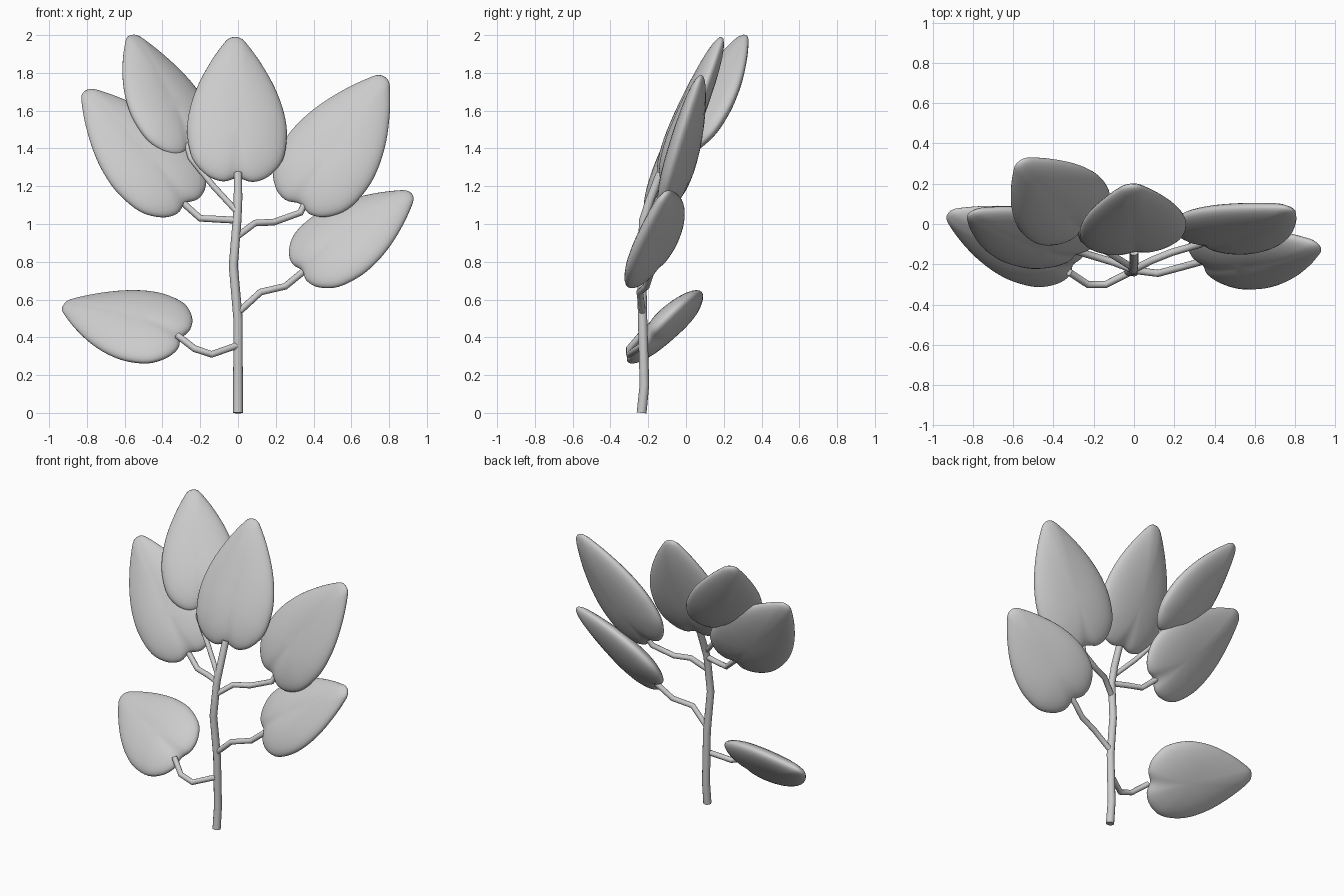
import bpy, bmesh, math
from mathutils import Vector

if "Cube" in bpy.data.objects:
    bpy.data.objects.remove(bpy.data.objects["Cube"])

# Half outline of a leaf: (position along length, half width), notch to tip
OUTLINE = [(0.025, 0.0), (0.0, 0.3), (0.04, 0.62), (0.15, 0.9), (0.32, 1.0),
           (0.48, 0.95), (0.65, 0.78), (0.82, 0.51), (0.95, 0.24), (0.99, 0.12), (1.0, 0.0)]
CENTRE = 0.36


def smooth_line(pts, steps=4):
    """Catmull-Rom interpolation of a 2D point list."""
    p = [Vector(q) for q in pts]
    p = [Vector((p[1].x, -p[1].y))] + p + [Vector((p[-2].x, -p[-2].y))]
    out = []
    for i in range(1, len(p) - 2):
        a, b, c, d = p[i - 1:i + 3]
        for k in range(steps):
            t = k / steps
            out.append(0.5 * (2 * b + (c - a) * t + (2 * a - 5 * b + 4 * c - d) * t ** 2
                              + (3 * b - a - 3 * c + d) * t ** 3))
    out.append(p[-2])
    return out


HALF = smooth_line(OUTLINE)
LOOP = HALF + [Vector((q.x, -q.y)) for q in reversed(HALF[1:-1])]


def leaf(name, base, tip, side, width, front=0.075, back=0.075):
    """Pillow-shaped heart leaf from base to tip; side is the width direction."""
    base, tip = Vector(base), Vector(tip)
    axis = tip - base
    w = Vector(side)
    w = (w - axis * (w.dot(axis) / axis.length_squared)).normalized()
    n = axis.cross(w).normalized()
    if n.y > 0:
        n = -n

    def place(q, s, sign):
        u = CENTRE + s * (q.x - CENTRE)
        v = s * q.y * width / 2
        dome = (1 - s * s) ** 0.52
        h = front * dome if sign > 0 else -back * dome
        if sign > 0:  # shallow crease along the midrib
            h -= 0.005 * math.exp(-(v / 0.04) ** 2) * (1 - s * s)
        return base + axis * u + w * v + n * h

    bm = bmesh.new()
    count = len(LOOP)
    rim = [bm.verts.new(place(q, 1, 1)) for q in LOOP]
    for sign in (1, -1):
        prev = rim
        for s in (0.99, 0.96, 0.91, 0.83, 0.71, 0.56, 0.39, 0.2):
            ring = [bm.verts.new(place(q, s, sign)) for q in LOOP]
            for i in range(count):
                j = (i + 1) % count
                bm.faces.new((prev[i], prev[j], ring[j], ring[i]))
            prev = ring
        mid = bm.verts.new(place(Vector((CENTRE, 0)), 0, sign))
        for i in range(count):
            bm.faces.new((prev[i], prev[(i + 1) % count], mid))
    bmesh.ops.recalc_face_normals(bm, faces=bm.faces)
    for f in bm.faces:
        f.smooth = True
    me = bpy.data.meshes.new(name)
    bm.to_mesh(me)
    bm.free()
    bpy.context.collection.objects.link(bpy.data.objects.new(name, me))


def stalk(name, pts, r0, r1):
    """Tapered round tube through the points."""
    cu = bpy.data.curves.new(name, 'CURVE')
    cu.dimensions = '3D'
    cu.bevel_depth = 1.0
    cu.bevel_resolution = 4
    cu.use_fill_caps = True
    sp = cu.splines.new('POLY')
    sp.points.add(len(pts) - 1)
    for i, p in enumerate(pts):
        sp.points[i].co = (*p, 1)
        sp.points[i].radius = r0 + (r1 - r0) * i / (len(pts) - 1)
    ob = bpy.data.objects.new(name, cu)
    bpy.context.collection.objects.link(ob)
    bpy.ops.object.select_all(action='DESELECT')
    ob.select_set(True)
    bpy.context.view_layer.objects.active = ob
    bpy.ops.object.convert(target='MESH')
    bpy.ops.object.shade_smooth_by_angle(angle=math.radians(60))


# Main stem and leaf stalks
stalk("stem", [(0, -0.235, 0), (0, -0.22, 0.15), (0, -0.23, 0.5), (-0.025, -0.235, 0.78),
               (-0.005, -0.225, 1.02), (0, -0.19, 1.13), (0, -0.135, 1.27)], 0.026, 0.022)
stalk("stalk_low_left", [(-0.01, -0.235, 0.355), (-0.14, -0.3, 0.31), (-0.23, -0.3, 0.34),
                         (-0.32, -0.24, 0.41)], 0.018, 0.018)
stalk("stalk_low_right", [(0.0, -0.23, 0.53), (0.12, -0.245, 0.64), (0.25, -0.21, 0.67),
                          (0.36, -0.18, 0.76)], 0.018, 0.018)
stalk("stalk_mid_right", [(-0.01, -0.23, 0.93), (0.09, -0.18, 1.005), (0.19, -0.14, 1.01),
                          (0.33, -0.1, 1.06), (0.36, -0.08, 1.12)], 0.018, 0.018)
stalk("stalk_mid_left", [(-0.01, -0.225, 1.02), (-0.1, -0.19, 1.025), (-0.2, -0.16, 1.03),
                         (-0.3, -0.13, 1.12)], 0.018, 0.018)
stalk("stalk_top_left", [(-0.01, -0.215, 1.07), (-0.13, -0.14, 1.2), (-0.25, -0.08, 1.35),
                         (-0.27, -0.03, 1.42)], 0.016, 0.016)

# Leaves
leaf("leaf_top", (0, -0.13, 1.225), (-0.015, 0.19, 1.99), (1, 0.1, 0), 0.53)
leaf("leaf_low_left", (-0.285, -0.205, 0.395), (-0.925, 0.05, 0.57), (0.22, 0.35, 0.38), 0.51)
leaf("leaf_mid_right", (0.315, -0.085, 1.09), (0.775, 0.075, 1.78), (0.84, -0.3, -0.5), 0.53)
leaf("leaf_low_right", (0.325, -0.195, 0.745), (0.92, -0.11, 1.16), (-0.22, 0.28, 0.31), 0.49)
leaf("leaf_mid_left", (-0.265, -0.14, 1.095), (-0.81, 0.055, 1.705), (0.33, 0.2, 0.25), 0.51)
leaf("leaf_top_left", (-0.25, -0.025, 1.375), (-0.565, 0.31, 2.0), (0.38, 0.26, 0.05), 0.48)
